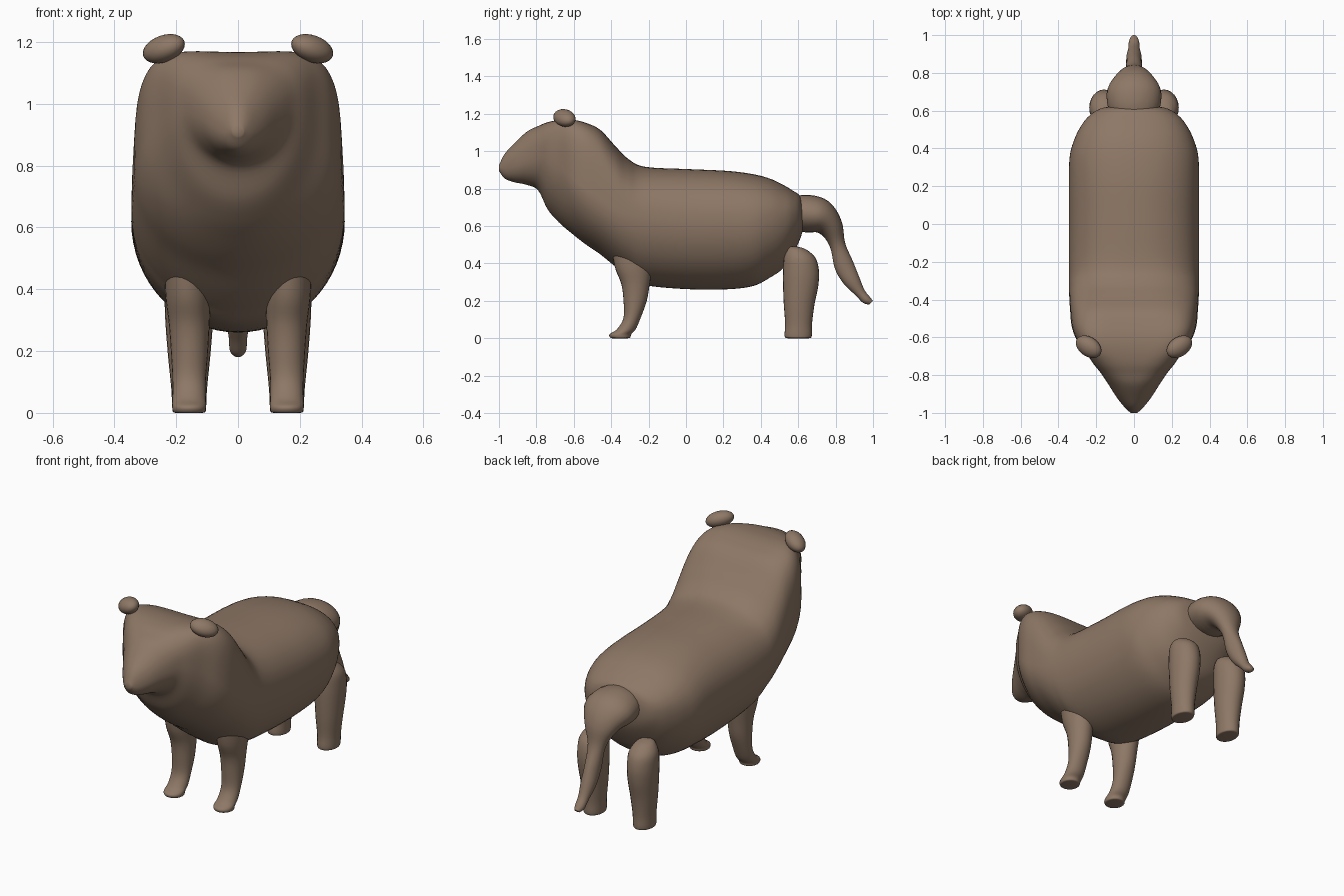
import bpy, bmesh, math
from mathutils import Vector

fur = bpy.data.materials.new("brown_fur")
fur.diffuse_color = (0.27, 0.187, 0.132, 1)


def spline(rows, steps):
    """Catmull-Rom interpolation through rows of numbers."""
    out = []
    for i in range(len(rows) - 1):
        a, b, c, d = (rows[max(0, min(len(rows) - 1, i + k))] for k in (-1, 0, 1, 2))
        for s in range(steps):
            t = s / steps
            out.append([0.5 * (2 * q + (r - p) * t + (2 * p - 5 * q + 4 * r - u) * t * t
                        + (3 * q - p - 3 * r + u) * t ** 3) for p, q, r, u in zip(a, b, c, d)])
    return out + [list(rows[-1])]


def finish(bm, name):
    bmesh.ops.recalc_face_normals(bm, faces=bm.faces)
    me = bpy.data.meshes.new(name)
    bm.to_mesh(me)
    bm.free()
    me.materials.append(fur)
    me.shade_smooth()
    ob = bpy.data.objects.new(name, me)
    bpy.context.collection.objects.link(ob)
    return ob


def skin(rings, name):
    """Bridge closed rings of points and cap both ends."""
    bm = bmesh.new()
    vs = [[bm.verts.new(p) for p in r] for r in rings]
    n = len(vs[0])
    for a, b in zip(vs, vs[1:]):
        for i in range(n):
            j = (i + 1) % n
            bm.faces.new((a[i], a[j], b[j], b[i]))
    bm.faces.new(vs[0])
    bm.faces.new(vs[-1])
    return finish(bm, name)


def sgnpow(v, e):
    return math.copysign(abs(v) ** e, v)


def body_ring(y, zt, zb, w, zw, n, dip, count=64):
    """Upright section: boxy top (power n, optional saddle dip), round underside."""
    pts = []
    for i in range(count):
        a = 2 * math.pi * i / count
        c, s = math.cos(a), math.sin(a)
        e = 2 / n if s > 0 else 1
        x = w * sgnpow(c, e)
        z = zw + (zt - zw) * s ** e if s > 0 else zw - (zw - zb) * abs(s)
        if s > 0:
            z -= dip * (1 - (x / w) ** 2) * s
        pts.append((x, y, z))
    return pts


def limb(rows, name, steps=5, count=24):
    """Tube of rows: x, y, z, half width in x, half depth, section tilt in degrees."""
    rings = []
    for x, y, z, rx, r, tilt in spline(rows, steps):
        t = math.radians(tilt)
        u = Vector((0, math.cos(t), math.sin(t)))
        rings.append([Vector((x, y, z)) + Vector((rx * math.cos(a), 0, 0)) + u * r * math.sin(a)
                      for a in (2 * math.pi * i / count for i in range(count))])
    return skin(rings, name)


# Body, neck and head: y, top, bottom, half width, height of widest point, top power, dip
sections = [
    (-1.0, .925, .895, .018, .91, 2, 0),
    (-.97, .985, .855, .05, .91, 2, 0),
    (-.92, 1.04, .835, .09, .93, 2.1, 0),
    (-.85, 1.105, .82, .135, .96, 2.3, 0),
    (-.79, 1.135, .79, .175, .98, 2.8, 0),
    (-.74, 1.165, .69, .215, .97, 3.2, .01),
    (-.68, 1.19, .62, .255, .93, 3.8, .025),
    (-.61, 1.195, .56, .305, .86, 4.2, .03),
    (-.54, 1.18, .505, .33, .80, 4.2, .03),
    (-.46, 1.135, .45, .338, .74, 3.8, .02),
    (-.38, 1.04, .385, .343, .69, 3.2, .01),
    (-.31, .96, .335, .345, .66, 2.7, 0),
    (-.22, .917, .285, .345, .64, 2.4, 0),
    (0, .905, .263, .345, .62, 2.3, 0),
    (.22, .895, .262, .345, .62, 2.3, 0),
    (.36, .877, .28, .34, .62, 2.3, 0),
    (.45, .853, .325, .315, .63, 2.3, 0),
    (.52, .82, .375, .28, .64, 2.3, 0),
    (.57, .79, .45, .24, .65, 2.3, 0),
    (.61, .76, .53, .18, .65, 2.2, 0),
    (.63, .70, .60, .08, .65, 2, 0),
]
skin([body_ring(*r) for r in spline(sections, 5)], "body_and_head")

# Tail, hanging down behind
limb([(0, .56, .665, .12, .09, 90), (0, .64, .667, .142, .10, 85), (0, .715, .65, .14, .095, 62),
      (0, .775, .59, .095, .066, 28), (0, .81, .50, .05, .042, 14), (0, .845, .39, .042, .052, 22),
      (0, .885, .31, .04, .045, 28), (0, .93, .245, .03, .028, 32), (0, .965, .205, .027, .024, 40),
      (0, .99, .19, .016, .014, 45)], "tail")

for side, s in (("left", 1), ("right", -1)):
    # Front leg with small paw
    limb([(s * .165, -.28, .50, .075, .12, 0), (s * .162, -.28, .38, .073, .10, 0),
          (s * .158, -.27, .29, .066, .076, 0), (s * .157, -.272, .20, .06, .062, 0),
          (s * .158, -.288, .11, .054, .046, 0), (s * .158, -.318, .05, .054, .05, 0),
          (s * .158, -.35, .022, .055, .058, 0), (s * .158, -.352, .004, .052, .054, 0),
          (s * .158, -.352, 0, .04, .042, 0)], "front_leg_" + side)
    # Hind leg with rounded top
    limb([(s * .155, .575, .49, .02, .02, 0), (s * .155, .59, .475, .05, .052, 0),
          (s * .157, .608, .43, .075, .084, 0), (s * .158, .615, .36, .079, .096, 0),
          (s * .158, .613, .28, .076, .094, 0), (s * .158, .605, .18, .068, .082, 0),
          (s * .158, .602, .08, .058, .072, 0), (s * .158, .60, .02, .055, .073, 0),
          (s * .158, .60, .003, .052, .068, 0), (s * .158, .60, 0, .04, .055, 0)], "hind_leg_" + side)
    # Small rounded ear
    bm = bmesh.new()
    bmesh.ops.create_uvsphere(bm, u_segments=24, v_segments=14, radius=1)
    for v in bm.verts:
        v.co = Vector((v.co.x * .068, v.co.y * .056, v.co.z * .045 - v.co.x * .015))
        v.co = Vector((s * (.24 + v.co.x), -.65 + v.co.y + v.co.x * .3, 1.178 + v.co.z))
    finish(bm, "ear_" + side)
